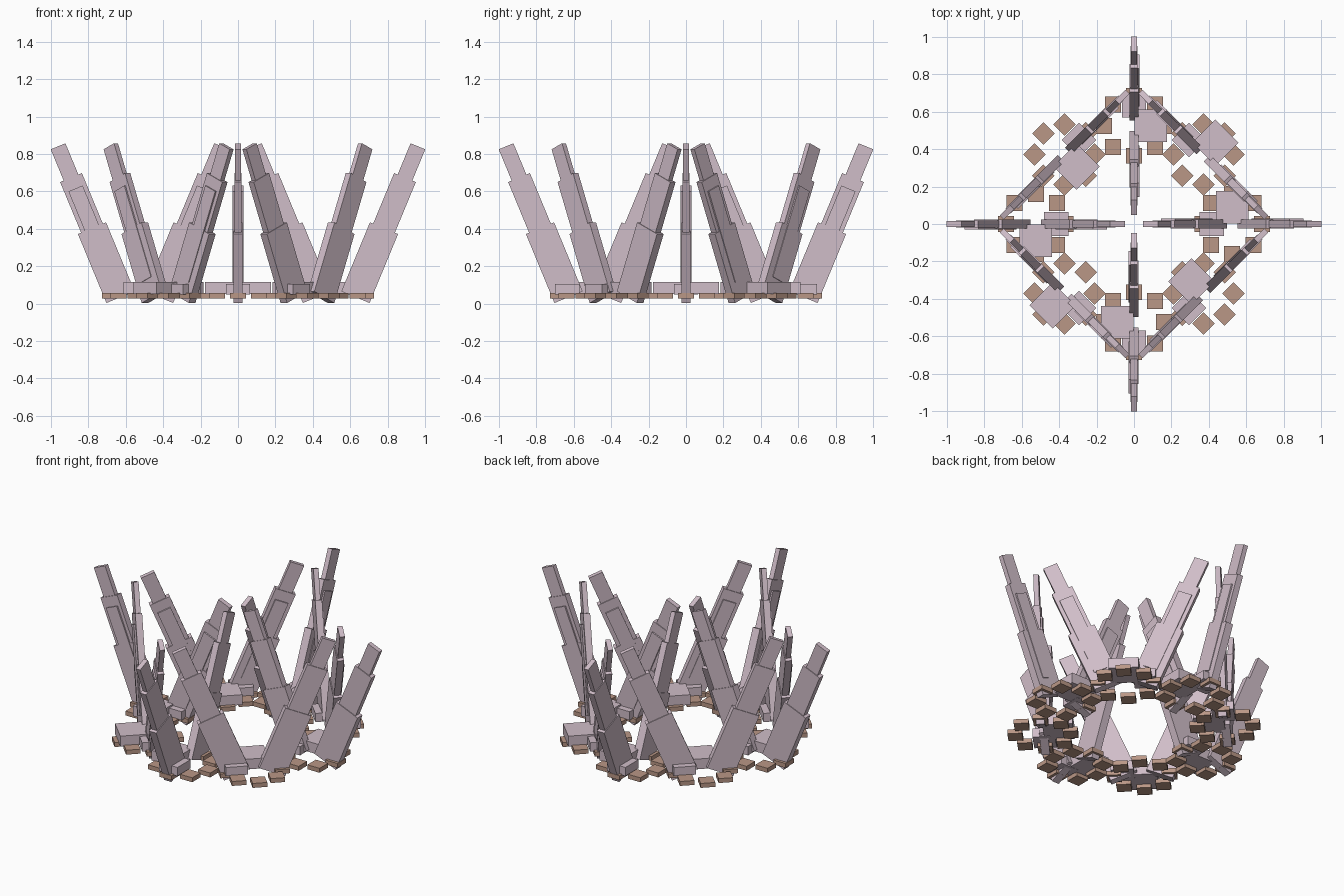
import bpy, bmesh, math
from mathutils import Matrix, Vector

if "Cube" in bpy.data.objects:
    bpy.data.objects.remove(bpy.data.objects["Cube"])


def material(name, rgb):
    m = bpy.data.materials.new(name)
    m.diffuse_color = (*rgb, 1)
    m.use_nodes = True
    m.node_tree.nodes["Principled BSDF"].inputs["Base Color"].default_value = m.diffuse_color
    return m


LILAC = material("pale_lilac", (0.63, 0.51, 0.58))
BROWN = material("clay_brown", (0.49, 0.31, 0.24))
TILT = math.radians(22.5)
RING = 0.525


def add_box(bm, size, matrix):
    bmesh.ops.create_cube(bm, size=1, matrix=matrix @ Matrix.Diagonal((*size, 1)))


def finish(bm, name, mat, placement):
    mesh = bpy.data.meshes.new(name)
    bmesh.ops.recalc_face_normals(bm, faces=bm.faces)
    bm.to_mesh(mesh)
    bm.free()
    mesh.materials.append(mat)
    ob = bpy.data.objects.new(name, mesh)
    ob.matrix_world = placement
    bpy.context.collection.objects.link(ob)


def shard(name, side, placement):
    """Leaning three-tier slab with a raised panel on one face."""
    bm = bmesh.new()
    # start along blade, end along blade, width, y min, y max
    tiers = [(0.272, 0.671, 0.163, -0.025, 0.025),
             (0.66, 0.964, 0.126, -0.020, 0.020),
             (0.95, 1.145, 0.085, -0.015, 0.015),
             (0.374, 0.901, 0.082, 0.0, 0.029)]
    across = 0.567
    for lo, hi, width, y0, y1 in tiers:
        d = (lo + hi) / 2
        x = d * math.sin(TILT) + across * math.cos(TILT) - RING
        z = d * math.cos(TILT) - across * math.sin(TILT)
        m = (Matrix.Translation(Vector((side * x, (y0 + y1) / 2, z)))
             @ Matrix.Rotation(side * TILT, 4, 'Y'))
        add_box(bm, (width, y1 - y0, hi - lo), m)
    finish(bm, name, LILAC, placement)


# Eight clusters on a ring, each counter-rotated by its own angle
for k in range(8):
    a = k * math.pi / 4
    place = (Matrix.Translation((RING * math.cos(a), RING * math.sin(a), 0))
             @ Matrix.Rotation(-a, 4, 'Z'))
    shard(f"shard_a_{k}", 1, place)
    shard(f"shard_b_{k}", -1, place)

    # Large and small base blocks
    bm = bmesh.new()
    add_box(bm, (0.175, 0.175, 0.065), Matrix.Translation((0, 0.09, 0.083)))
    add_box(bm, (0.13, 0.13, 0.055), Matrix.Translation((-0.11, 0.0, 0.077)))
    finish(bm, f"base_blocks_{k}", LILAC, place)

    # Ring of small flat stones
    bm = bmesh.new()
    for i in range(8):
        b = i * math.pi / 4
        add_box(bm, (0.085, 0.085, 0.028),
                Matrix.Translation((0.16 * math.cos(b), 0.16 * math.sin(b), 0.042)))
    finish(bm, f"ground_stones_{k}", BROWN, place)
